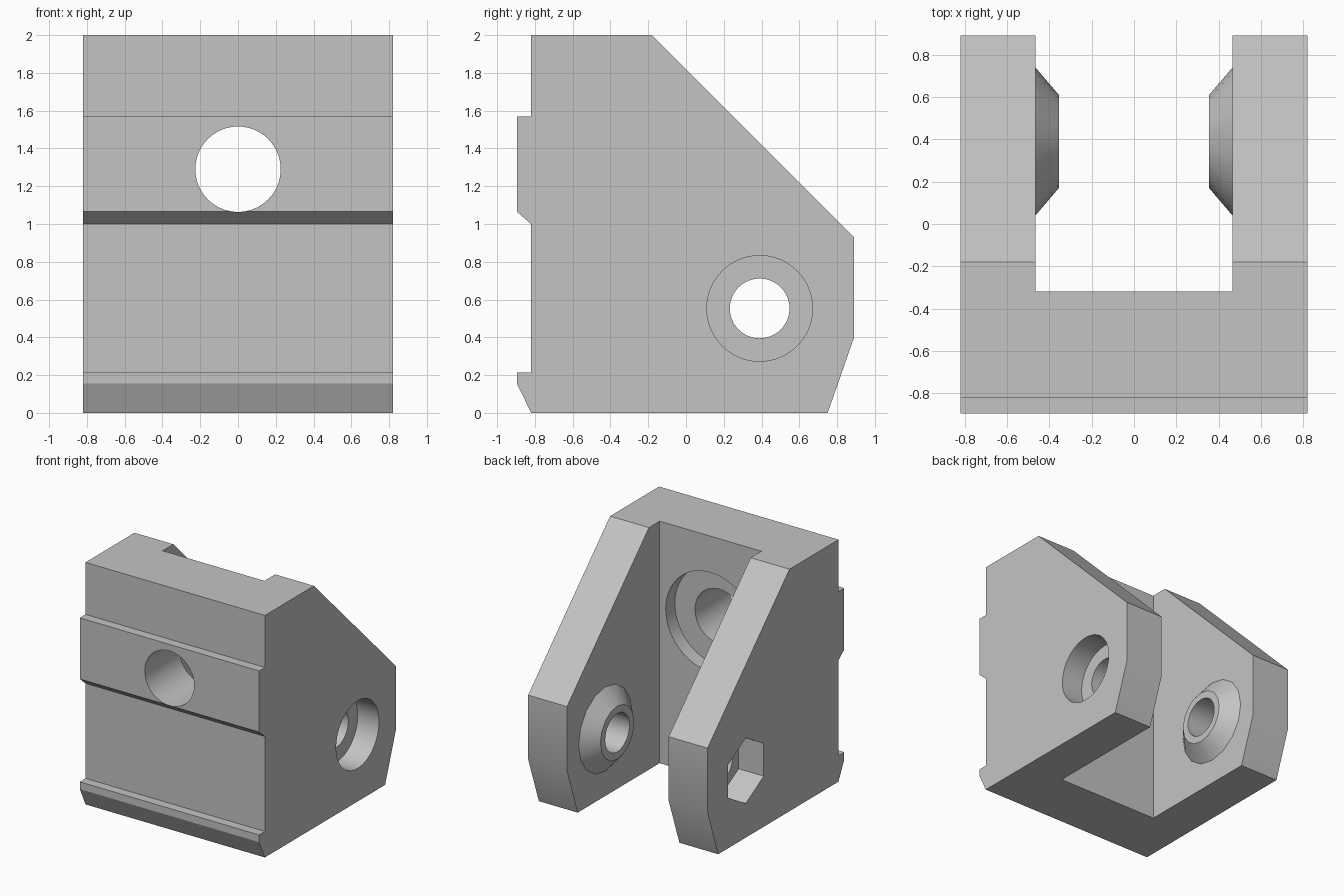
import bpy, bmesh, math
from mathutils import Matrix, Vector

if "Cube" in bpy.data.objects:
    bpy.data.objects.remove(bpy.data.objects["Cube"])

grey = bpy.data.materials.new("plain grey")
grey.use_nodes = True
colour = (0.55, 0.55, 0.55, 1)
grey.diffuse_color = colour
grey.node_tree.nodes["Principled BSDF"].inputs["Base Color"].default_value = colour

HALF = 0.82          # half width of the bracket
INNER = 0.465        # half width of the slot
PIVOT = (0.39, 0.553)  # y, z of the pivot hole
MOUNT_Z = 1.29


def add_object(name, bm):
    bmesh.ops.recalc_face_normals(bm, faces=bm.faces)
    mesh = bpy.data.meshes.new(name)
    bm.to_mesh(mesh)
    bm.free()
    mesh.materials.append(grey)
    ob = bpy.data.objects.new(name, mesh)
    bpy.context.collection.objects.link(ob)
    return ob


def rod(name, start, end, r1, r2=None, sides=64, spin=0):
    """Cylinder, cone or prism running from start to end."""
    a, b = Vector(start), Vector(end)
    bm = bmesh.new()
    turn = (b - a).to_track_quat('Z', 'Y').to_matrix().to_4x4()
    bmesh.ops.create_cone(bm, cap_ends=True, segments=sides, radius1=r1,
                          radius2=r1 if r2 is None else r2, depth=(b - a).length,
                          matrix=Matrix.Translation((a + b) / 2) @ turn @ Matrix.Rotation(spin, 4, 'Z'))
    return add_object(name, bm)


def combine(target, tool, operation):
    tool.hide_render = True
    mod = target.modifiers.new(tool.name, 'BOOLEAN')
    mod.operation, mod.solver, mod.object = operation, 'EXACT', tool
    bpy.context.view_layer.objects.active = target
    bpy.ops.object.modifier_apply(modifier=mod.name)
    bpy.data.objects.remove(tool)


# Side profile (y, z) with front rails, extruded across the width
profile = [(-0.82, 0), (0.75, 0), (0.89, 0.4), (0.89, 0.93), (-0.18, 2), (-0.82, 2),
           (-0.82, 1.57), (-0.895, 1.57), (-0.895, 1.065), (-0.82, 1.0),
           (-0.82, 0.215), (-0.895, 0.215), (-0.895, 0.155)]
bm = bmesh.new()
face = bm.faces.new([bm.verts.new((-HALF, y, z)) for y, z in profile])
side = bmesh.ops.extrude_face_region(bm, geom=[face])["geom"]
bmesh.ops.translate(bm, vec=(2 * HALF, 0, 0),
                    verts=[v for v in side if isinstance(v, bmesh.types.BMVert)])
bracket = add_object("clevis_bracket", bm)

# Slot between the two ears
bm = bmesh.new()
bmesh.ops.create_cube(bm, size=1, matrix=Matrix.Translation((0, 0.68, 1))
                      @ Matrix.Diagonal((2 * INNER, 2, 3, 1)))
combine(bracket, add_object("slot_cutter", bm), 'DIFFERENCE')

# Tapered bosses on the inner ear faces, sunk a little into the ears
for s in (-1, 1):
    boss = rod("pivot_boss", (s * 0.5, *PIVOT), (s * 0.355, *PIVOT), 0.39, 0.22, sides=16)
    combine(bracket, boss, 'UNION')

# Pivot hole, round recess on one ear and hexagonal recess on the other
cutters = [
    rod("pivot_hole", (-1, *PIVOT), (1, *PIVOT), 0.158),
    rod("round_recess", (HALF - 0.195, *PIVOT), (1, *PIVOT), 0.28),
    rod("mount_hole", (0, -1, MOUNT_Z), (0, 0, MOUNT_Z), 0.226),
    rod("mount_recess", (0, -0.44, MOUNT_Z), (0, 0, MOUNT_Z), 0.41),
]
# Hexagon with corners pointing up and down
bm = bmesh.new()
ring = [bm.verts.new((-1, PIVOT[0] + 0.27 * math.sin(k * math.pi / 3),
                      PIVOT[1] + 0.27 * math.cos(k * math.pi / 3))) for k in range(6)]
side = bmesh.ops.extrude_face_region(bm, geom=[bm.faces.new(ring)])["geom"]
bmesh.ops.translate(bm, vec=(1 - HALF + 0.23, 0, 0),
                    verts=[v for v in side if isinstance(v, bmesh.types.BMVert)])
cutters.append(add_object("hex_recess", bm))
for cutter in cutters:
    combine(bracket, cutter, 'DIFFERENCE')

# Smooth holes, crisp edges
bpy.ops.object.select_all(action='DESELECT')
bracket.select_set(True)
bpy.context.view_layer.objects.active = bracket
bpy.ops.object.shade_smooth_by_angle(angle=math.radians(25))
